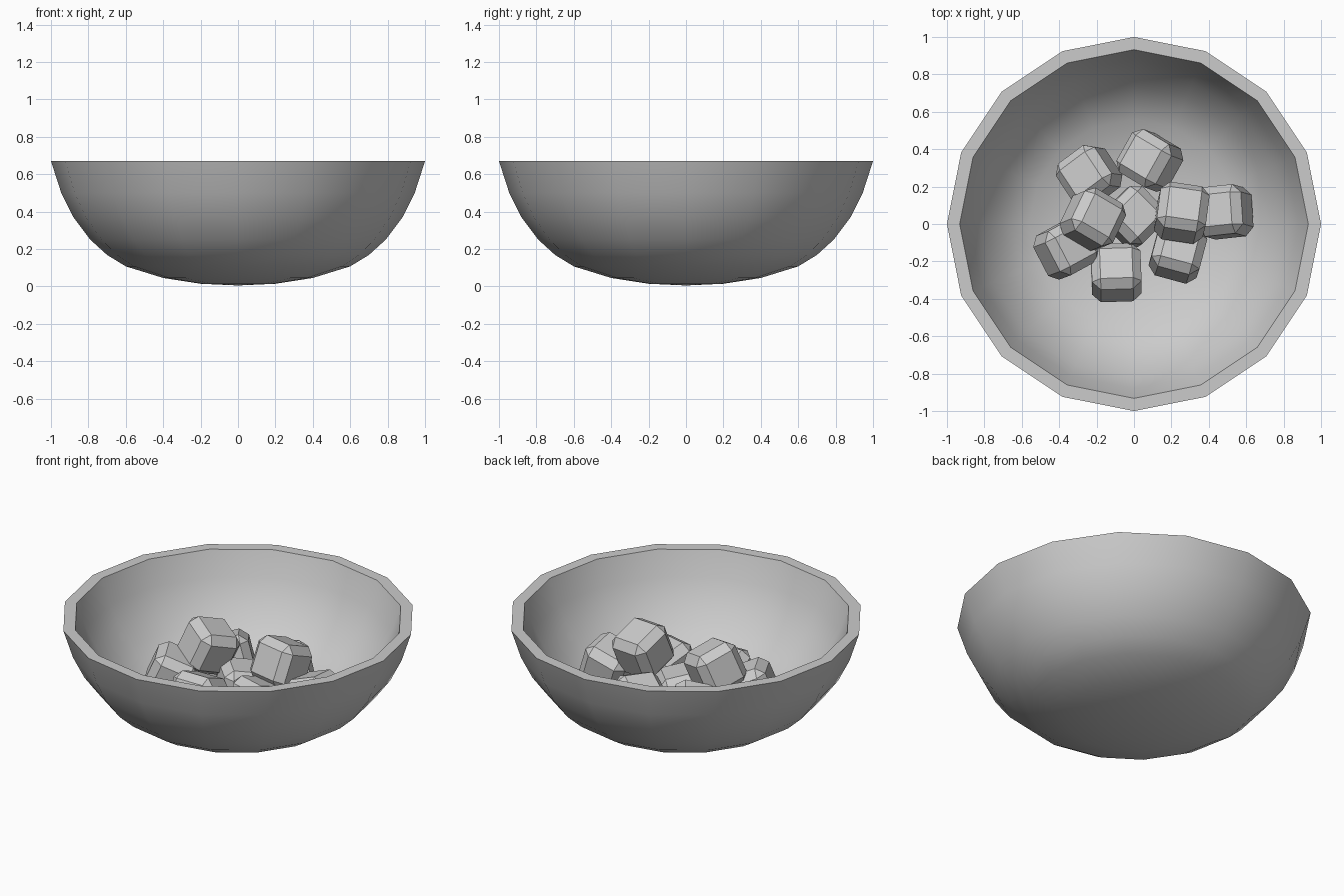
import bpy, bmesh, math
from mathutils import Matrix, Vector

if "Cube" in bpy.data.objects:
    bpy.data.objects.remove(bpy.data.objects["Cube"])

# Bowl: closed wall section turned in 16 steps
OUTER = [(0, 0.005), (0.2, 0.014), (0.4, 0.045), (0.6, 0.107), (0.7, 0.168),
         (0.79, 0.25), (0.88, 0.37), (0.945, 0.5), (1.0, 0.67)]
INNER = [(0.932, 0.67), (0.88, 0.52), (0.82, 0.405), (0.735, 0.295), (0.655, 0.222),
         (0.56, 0.166), (0.38, 0.11), (0.19, 0.08), (0, 0.07)]
bm = bmesh.new()
verts = [bm.verts.new((r, 0, z)) for r, z in OUTER + INNER]
edges = [bm.edges.new(pair) for pair in zip(verts, verts[1:])]
bmesh.ops.spin(bm, geom=verts + edges, cent=(0, 0, 0), axis=(0, 0, 1),
               angle=2 * math.pi, steps=16)
bmesh.ops.remove_doubles(bm, verts=bm.verts, dist=0.0005)
bmesh.ops.recalc_face_normals(bm, faces=bm.faces)
mesh = bpy.data.meshes.new("bowl")
bm.to_mesh(mesh)
bm.free()
bowl = bpy.data.objects.new("bowl", mesh)
bpy.context.collection.objects.link(bowl)
bpy.context.view_layer.objects.active = bowl
bowl.select_set(True)
bpy.ops.object.shade_smooth_by_angle(angle=math.radians(40))
bowl.select_set(False)

# Chunks: chamfered cubes tumbled into the bowl
bm = bmesh.new()
bmesh.ops.create_cube(bm, size=0.265)
bmesh.ops.bevel(bm, geom=bm.edges[:], offset=0.046, segments=1, affect='EDGES')
chunk_mesh = bpy.data.meshes.new("chunk")
bm.to_mesh(chunk_mesh)
bm.free()


def add_chunk(i, loc, yaw, lean):
    """Place a cube turned by yaw degrees, its top leaning along (x, y)."""
    ob = bpy.data.objects.new(f"chunk_{i}", chunk_mesh)
    tilt = Vector((0, 0, 1)).rotation_difference(Vector((*lean, 1)).normalized())
    ob.matrix_world = (Matrix.Translation(loc) @ tilt.to_matrix().to_4x4()
                       @ Matrix.Rotation(math.radians(yaw), 4, 'Z'))
    bpy.context.collection.objects.link(ob)


CHUNKS = [
    ((-0.24, 0.26, 0.26), 35, (-0.35, 0.05)),
    ((0.085, 0.34, 0.26), -30, (-0.4, 0.15)),
    ((-0.36, -0.13, 0.28), 28, (0.4, 0.15)),
    ((0.0, 0.04, 0.23), 45, (0.15, 0.1)),
    ((0.48, 0.065, 0.28), 5, (-0.35, 0.1)),
    ((0.235, -0.15, 0.26), -15, (0.1, 0.3)),
    ((-0.095, -0.26, 0.25), 2, (0.0, 0.42)),
    ((-0.22, 0.025, 0.43), -28, (0.4, 0.17)),
    ((0.255, 0.06, 0.435), -8, (0.1, 0.4)),
]
for i, (loc, yaw, lean) in enumerate(CHUNKS):
    add_chunk(i + 1, loc, yaw, lean)
